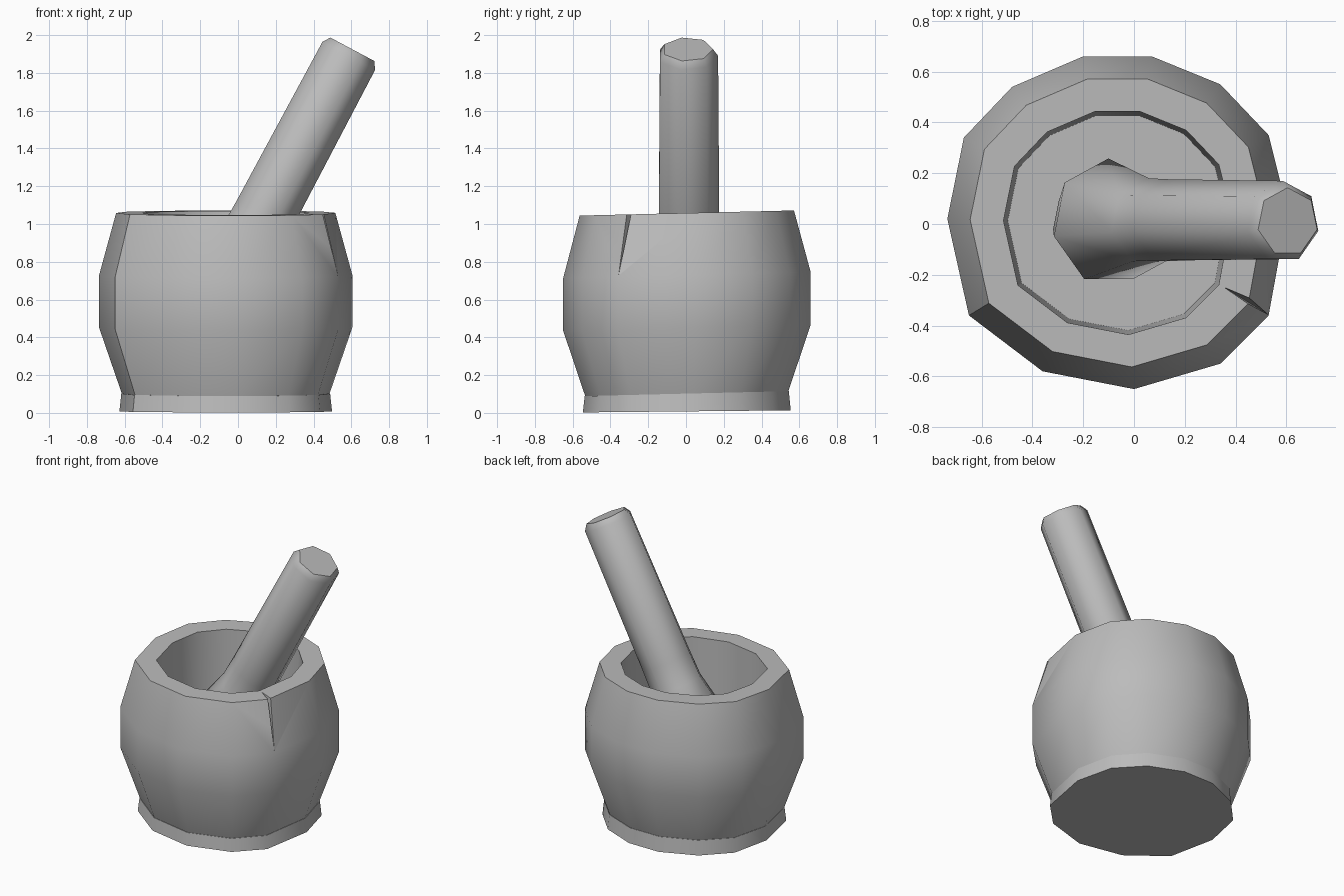
import bpy, bmesh, math
from mathutils import Vector, Matrix

cube = bpy.data.objects.get("Cube")
if cube:
    bpy.data.objects.remove(cube, do_unlink=True)

stone = bpy.data.materials.new("grey_stone")
stone.use_nodes = True
stone.diffuse_color = (0.5, 0.5, 0.5, 1)
stone.node_tree.nodes["Principled BSDF"].inputs["Base Color"].default_value = (0.5, 0.5, 0.5, 1)


def add_object(name, bm):
    bmesh.ops.recalc_face_normals(bm, faces=bm.faces)
    mesh = bpy.data.meshes.new(name)
    bm.to_mesh(mesh)
    bm.free()
    mesh.materials.append(stone)
    obj = bpy.data.objects.new(name, mesh)
    bpy.context.collection.objects.link(obj)
    return obj


def loft(name, rings):
    """Skin a list of equal-length point rings and cap both ends."""
    bm = bmesh.new()
    loops = [[bm.verts.new(p) for p in ring] for ring in rings]
    n = len(loops[0])
    for a, b in zip(loops, loops[1:]):
        for i in range(n):
            j = (i + 1) % n
            bm.faces.new((a[i], a[j], b[j], b[i]))
    bm.faces.new(loops[0][::-1])
    bm.faces.new(loops[-1])
    return add_object(name, bm)


def smooth(obj, degrees):
    bpy.ops.object.select_all(action='DESELECT')
    obj.select_set(True)
    bpy.context.view_layer.objects.active = obj
    bpy.ops.object.shade_smooth_by_angle(angle=math.radians(degrees))


# Uneven hand-carved outline of the bowl at its widest
CENTRE_X = -0.065
outline = [(0.605, 0.05), (0.53, 0.35), (0.34, 0.55), (0.07, 0.66), (-0.2, 0.66),
           (-0.48, 0.54), (-0.67, 0.34), (-0.735, 0.02), (-0.65, -0.36),
           (-0.36, -0.58), (0, -0.65), (0.34, -0.55), (0.53, -0.36)]


def bowl_ring(scale, z, tilt=0.024):
    return [(CENTRE_X + (x - CENTRE_X) * scale, y * scale, z + tilt * y * scale)
            for x, y in outline]


# Bowl: outer wall, rim, inner wall and floor
bowl_profile = [(0.82, 0.1), (1, 0.45), (1, 0.73), (0.866, 1.058), (0.67, 1.058), (0.645, 0.3)]
bowl = loft("bowl", [bowl_ring(s, z) for s, z in bowl_profile])

# Foot under the bowl
foot = loft("foot", [bowl_ring(0.84, 0.008, 0.01), bowl_ring(0.825, 0.102)])

# Wedge-shaped crack cut down from the rim
bm = bmesh.new()
for p in [(0.34, -0.24, 1.08), (0.58, -0.405, 1.08), (0.6, -0.35, 1.08), (0.545, -0.367, 0.7)]:
    bm.verts.new(p)
bmesh.ops.convex_hull(bm, input=bm.verts)
cutter = add_object("crack_cutter", bm)
cutter.hide_render = True
cutter.hide_viewport = True
cut = bowl.modifiers.new("crack", 'BOOLEAN')
cut.operation = 'DIFFERENCE'
cut.solver = 'EXACT'
cut.object = cutter
bpy.context.view_layer.objects.active = bowl
bpy.ops.object.modifier_apply(modifier="crack")
bpy.data.objects.remove(cutter, do_unlink=True)

# Pestle: seven-sided leaning shaft with a swollen head, (height, radius)
axis = Vector((0.47, 0, 0.883)).normalized()
side = Vector((axis.z, 0, -axis.x))
top = Vector((0.605, 0.008, 1.925))
pestle_profile = [(0.4, 0.13), (0.6, 0.25), (0.9, 0.172), (1.05, 0.168),
                  (1.89, 0.162), (1.925, 0.135)]


def pestle_ring(z, radius):
    centre = top + axis * ((z - top.z) / axis.z)
    ring = []
    for i in range(7):
        a = math.radians(193) + i * math.tau / 7
        ring.append(centre + side * math.cos(a) * radius + Vector((0, math.sin(a) * radius, 0)))
    return ring


pestle = loft("pestle", [pestle_ring(z, r) for z, r in pestle_profile])

smooth(bowl, 38)
smooth(foot, 38)
smooth(pestle, 56)
